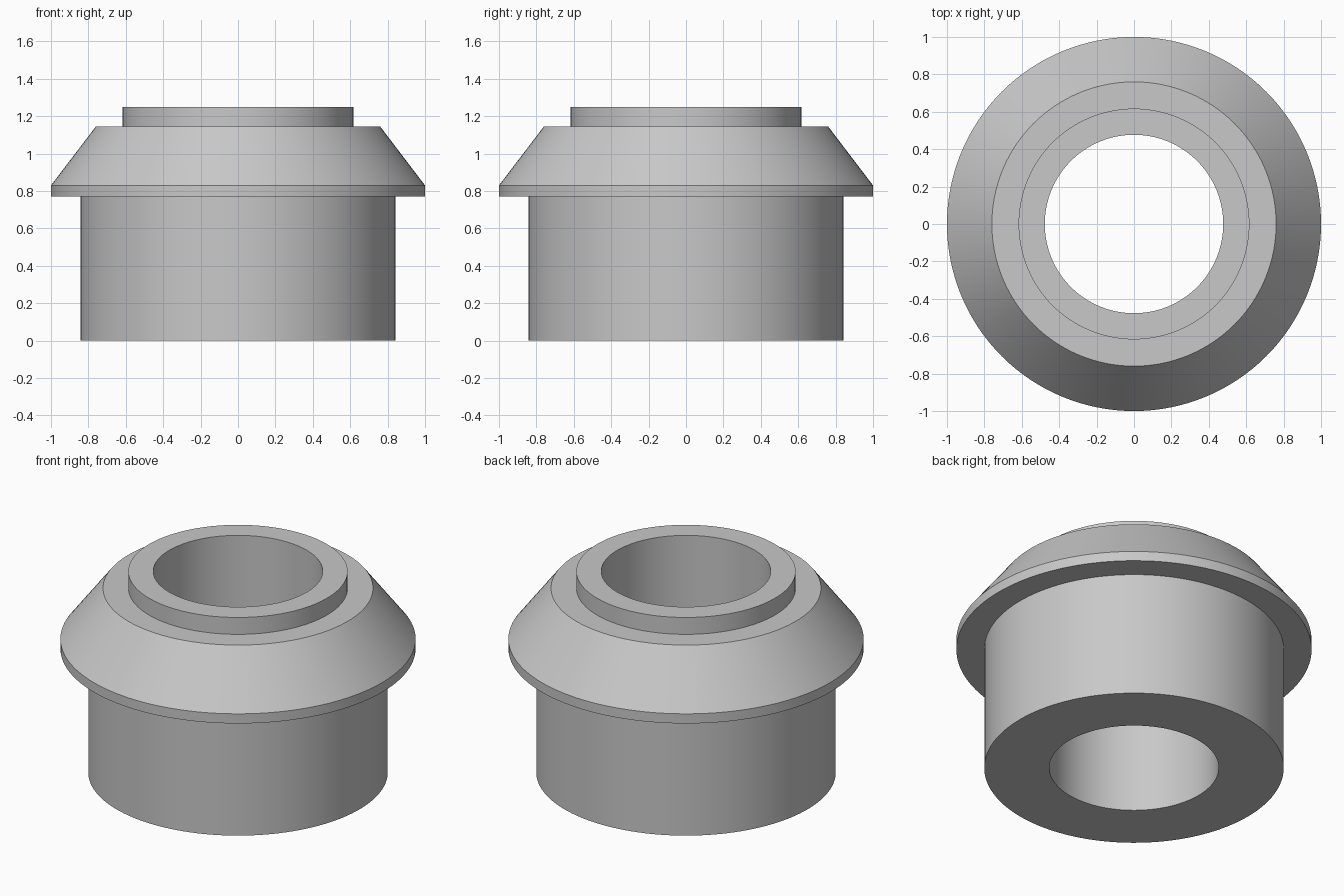
import bpy
import bmesh
import math

cube = bpy.data.objects.get("Cube")
if cube:
    bpy.data.objects.remove(cube, do_unlink=True)

SEGMENTS = 128

grey = bpy.data.materials.new("plain grey")
grey.use_nodes = True
colour = (0.58, 0.58, 0.58, 1)
grey.diffuse_color = colour
grey.node_tree.nodes["Principled BSDF"].inputs["Base Color"].default_value = colour


def lathe(name, profile):
    """Revolve a closed (radius, height) profile, listed anticlockwise, around z."""
    bm = bmesh.new()
    rings = []
    for i in range(SEGMENTS):
        a = math.tau * i / SEGMENTS
        rings.append([bm.verts.new((r * math.cos(a), r * math.sin(a), z))
                      for r, z in profile])
    for i, ring in enumerate(rings):
        following = rings[(i + 1) % SEGMENTS]
        for j in range(len(profile)):
            k = (j + 1) % len(profile)
            bm.faces.new((ring[j], following[j], following[k], ring[k]))
    bmesh.ops.recalc_face_normals(bm, faces=bm.faces)
    mesh = bpy.data.meshes.new(name)
    bm.to_mesh(mesh)
    bm.free()
    mesh.materials.append(grey)
    obj = bpy.data.objects.new(name, mesh)
    bpy.context.collection.objects.link(obj)
    bpy.ops.object.select_all(action='DESELECT')
    bpy.context.view_layer.objects.active = obj
    obj.select_set(True)
    bpy.ops.object.shade_smooth_by_angle(angle=math.radians(20))
    return obj


# Bushing: straight bore, barrel, flange rim, tapered shoulder and raised neck
lathe("flanged_bushing", [
    (0.477, 0), (0.843, 0),
    (0.843, 0.77), (1, 0.77),
    (1, 0.83), (0.76, 1.145),
    (0.617, 1.145), (0.617, 1.25),
    (0.477, 1.25),
])
